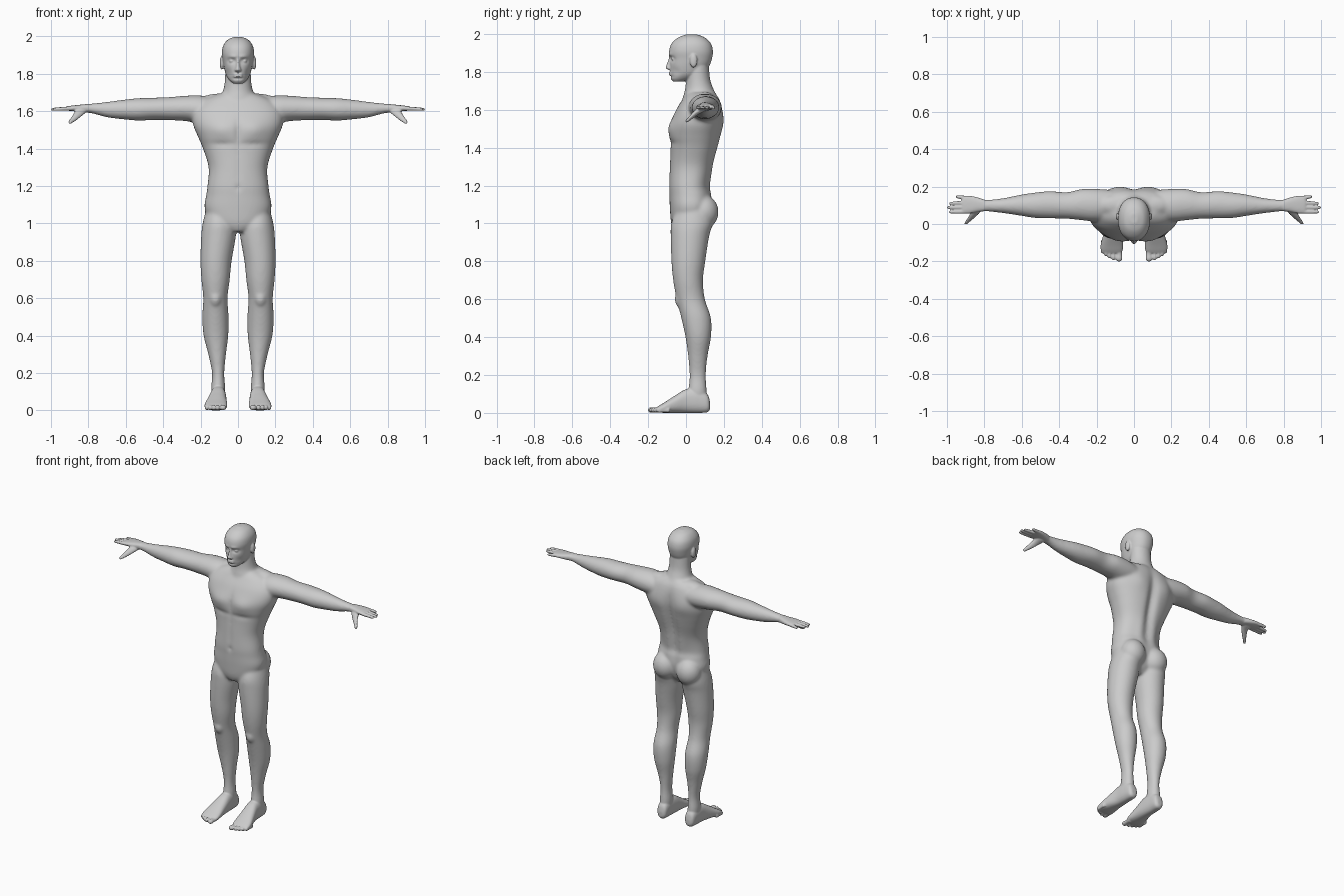
import bpy
import bmesh
import math
from mathutils import Vector, Matrix

default_cube = bpy.data.objects.get("Cube")
if default_cube:
    bpy.data.objects.remove(default_cube, do_unlink=True)

# Order in which (along, across, up) map to world axes for each loft direction
AXES = {"x": (0, 1, 2), "y": (1, 0, 2), "z": (2, 0, 1)}


def blend(p, q, r, s, t):
    """Catmull-Rom interpolation between q and r."""
    return q + t * (r - p + t * (2 * p - 5 * q + 4 * r - s + t * (3 * (q - r) + s - p))) / 2


def refine(rows, steps):
    """Insert smooth in-between sections."""
    last = len(rows) - 1
    result = []
    for i in range(last):
        group = [rows[max(0, min(last, i + k))] for k in (-1, 0, 1, 2)]
        for step in range(steps):
            result.append([blend(*values, step / steps) for values in zip(*group)])
    result.append(rows[last])
    return result


def loft(bm, axis, rows, power=2.0, segments=40, steps=6):
    """Skin rounded sections, each given as position and two min/max extents."""
    order = AXES[axis]
    rings = []
    for along, a_min, a_max, b_min, b_max in refine(rows, steps):
        ring = []
        for k in range(segments):
            angle = math.tau * k / segments
            c, s = math.cos(angle), math.sin(angle)
            a = math.copysign(abs(c) ** (2 / power), c)
            b = math.copysign(abs(s) ** (2 / power), s)
            co = Vector()
            co[order[0]] = along
            co[order[1]] = (a_min + a_max + a * (a_max - a_min)) / 2
            co[order[2]] = (b_min + b_max + b * (b_max - b_min)) / 2
            ring.append(bm.verts.new(co))
        rings.append(ring)
    for lower, upper in zip(rings, rings[1:]):
        for k in range(segments):
            n = (k + 1) % segments
            bm.faces.new((lower[k], lower[n], upper[n], upper[k]))
    bm.faces.new(rings[0])
    bm.faces.new(rings[-1])


def symmetric(rows):
    """Turn (height, half width, front, back) into full section rows."""
    return [(z, -w, w, front, back) for z, w, front, back in rows]


def blob(bm, center, size):
    """Ellipsoid muscle or feature."""
    matrix = Matrix.Translation(center) @ Matrix.Diagonal((*size, 1))
    bmesh.ops.create_uvsphere(bm, u_segments=24, v_segments=16, radius=1, matrix=matrix)


def push(bm, center, radius, offset):
    """Soft sculpting stroke, applied equally to left and right."""
    for v in bm.verts:
        local = (abs(v.co.x), v.co.y, v.co.z)
        d = sum(((p - c) / r) ** 2 for p, c, r in zip(local, center, radius))
        move = Vector(offset) * math.exp(-d)
        move.x = math.copysign(move.x, v.co.x) if offset[0] > 0 else move.x
        v.co += move


def fuse(bm, name, voxel, iterations):
    """Mirror, merge and relax all overlapping volumes into one skin."""
    bmesh.ops.recalc_face_normals(bm, faces=bm.faces)
    mesh = bpy.data.meshes.new(name)
    bm.to_mesh(mesh)
    bm.free()
    obj = bpy.data.objects.new(name, mesh)
    bpy.context.scene.collection.objects.link(obj)
    mirror = obj.modifiers.new("Mirror", "MIRROR")
    mirror.use_mirror_merge = False
    remesh = obj.modifiers.new("Skin", "REMESH")
    remesh.mode = "VOXEL"
    remesh.voxel_size = voxel
    remesh.use_smooth_shade = True
    relax = obj.modifiers.new("Relax", "SMOOTH")
    relax.factor = 0.5
    relax.iterations = iterations
    graph = bpy.context.evaluated_depsgraph_get()
    baked = bpy.data.meshes.new_from_object(obj.evaluated_get(graph))
    obj.modifiers.clear()
    obj.data = baked
    return obj


# Torso with sculpted chest, back and waist
body = bmesh.new()
loft(body, "z", symmetric([
    (.955, .05, -.06, .07), (1, .14, -.078, .11), (1.08, .178, -.085, .135),
    (1.15, .17, -.088, .132), (1.2, .163, -.09, .122), (1.3, .157, -.086, .142),
    (1.4, .187, -.082, .17), (1.46, .212, -.086, .184), (1.53, .24, -.08, .194),
    (1.6, .238, -.052, .192), (1.655, .19, -.018, .178), (1.69, .11, .005, .155)]),
    power=2.3, segments=96)
push(body, (.085, -.08, 1.5), (.065, .1, .045), (0, -.014, 0))
push(body, (.08, -.08, 1.425), (.07, .08, .012), (0, .008, 0))
push(body, (0, -.09, 1.48), (.012, .08, .08), (0, .01, 0))
push(body, (0, -.09, 1.27), (.012, .05, .1), (0, .005, 0))
push(body, (0, -.09, 1.19), (.012, .05, .012), (0, .01, 0))
push(body, (0, .18, 1.4), (.03, .08, .2), (0, -.026, 0))
push(body, (.1, .18, 1.54), (.06, .08, .06), (0, .01, 0))
push(body, (.05, .12, 1.22), (.03, .06, .09), (0, .008, 0))

# Neck and sloping shoulder muscles
loft(body, "z", symmetric([
    (1.6, .11, -.03, .17), (1.67, .1, -.015, .162), (1.71, .08, -.005, .145),
    (1.76, .071, 0, .128), (1.85, .068, .005, .12)]))
blob(body, (.1, .1, 1.655), (.1, .055, .04))
blob(body, (.245, .105, 1.62), (.085, .08, .062))

# Arm
loft(body, "x", [
    (.1, .02, .18, 1.53, 1.67), (.2, .012, .188, 1.535, 1.684),
    (.28, .02, .187, 1.547, 1.683), (.36, .028, .17, 1.552, 1.676),
    (.45, .03, .176, 1.553, 1.672), (.53, .032, .168, 1.55, 1.67),
    (.6, .043, .158, 1.555, 1.663), (.7, .058, .138, 1.567, 1.65),
    (.78, .066, .13, 1.588, 1.641), (.83, .067, .134, 1.593, 1.638)])

# Leg, buttock and kneecap
loft(body, "z", [
    (1.07, .04, .172, -.05, .13), (1, .016, .189, -.078, .14),
    (.93, .012, .197, -.081, .122), (.8, .034, .201, -.077, .102),
    (.7, .044, .196, -.068, .09), (.6, .056, .186, -.05, .1),
    (.5, .05, .191, -.025, .132), (.4, .052, .184, -.003, .132),
    (.3, .064, .159, .011, .114), (.2, .073, .139, .018, .105),
    (.12, .068, .144, .012, .11), (.06, .07, .14, 0, .113)])
blob(body, (.088, .092, 1.06), (.083, .08, .09))
blob(body, (.12, -.03, .6), (.032, .03, .045))
base = fuse(body, "body_base", .008, 10)

# Head: skull and jaw with sculpted brow, sockets and cheeks
skin = bmesh.new()
loft(skin, "z", symmetric([
    (1.748, .025, -.068, -.02), (1.765, .045, -.081, .04), (1.79, .062, -.083, .09),
    (1.83, .074, -.085, .122), (1.87, .081, -.085, .137), (1.91, .086, -.089, .142),
    (1.95, .079, -.076, .131), (1.982, .055, -.04, .098), (1.998, .018, .005, .055)]),
    power=2.2, segments=96)
push(skin, (.034, -.08, 1.868), (.018, .04, .011), (0, .017, 0))
push(skin, (.03, -.088, 1.892), (.025, .03, .008), (0, -.006, 0))
push(skin, (.055, -.06, 1.8), (.02, .04, .022), (0, .008, 0))
push(skin, (0, -.08, 1.775), (.05, .03, .006), (0, .006, 0))

# Nose, eyes, lips and ears
loft(skin, "z", symmetric([
    (1.81, .014, -.09, -.06), (1.819, .019, -.107, -.06), (1.83, .014, -.106, -.06),
    (1.86, .009, -.095, -.06), (1.89, .011, -.088, -.06)]), segments=24)
blob(skin, (.033, -.066, 1.868), (.014, .011, .009))
for lip_height in (1.785, 1.796):
    blob(skin, (0, -.08, lip_height), (.026, .011, .0055))
blob(skin, (.087, .04, 1.858), (.011, .02, .036))
push(skin, (.1, .037, 1.86), (.012, .009, .018), (0, .002, 0))

# Palm and fingers
loft(skin, "x", [
    (.8, .068, .13, 1.593, 1.639), (.84, .064, .143, 1.597, 1.635),
    (.88, .056, .151, 1.6, 1.631), (.91, .057, .149, 1.603, 1.627),
    (.92, .066, .135, 1.606, 1.623)], power=2.5)
for start, end, tip in ((.066, .064, .99), (.09, .088, 1), (.115, .11, .988), (.138, .146, .952)):
    rows = []
    for t, r in ((0, .011), (.5, .0105), (.85, .009), (.97, .007), (1, .003)):
        y = start + (end - start) * t
        z = 1.615 - .005 * t
        rows.append((.88 + (tip - .88) * t, y - r, y + r, z - r, z + r))
    loft(skin, "x", rows, segments=16)

# Thumb
loft(skin, "y", [
    (.1, .8, .865, 1.592, 1.622), (.065, .82, .873, 1.575, 1.612),
    (.035, .85, .888, 1.553, 1.585), (.01, .88, .905, 1.535, 1.557),
    (-.002, .891, .906, 1.532, 1.546)], segments=20)

# Foot and toes
loft(skin, "y", [
    (.127, .09, .12, .02, .055), (.112, .072, .138, .003, .1), (.06, .067, .145, 0, .13),
    (0, .063, .15, 0, .125), (-.06, .06, .165, 0, .09), (-.11, .057, .178, 0, .058),
    (-.14, .06, .177, .002, .04), (-.155, .07, .165, .006, .03)], power=2.4)
for x, r, tip in ((.08, .018, -.2), (.11, .0105, -.194), (.131, .01, -.184),
                  (.15, .01, -.172), (.168, .01, -.157)):
    rows = []
    for t, fat in ((0, 1), (.5, .9), (.75, 1), (.93, .8), (1, .35)):
        w = r * fat
        rows.append((tip + (1 - t) * .07, x - w, x + w, .014 - .013 * fat, .015 + .015 * fat))
    loft(skin, "y", rows, segments=16)

# Merge everything into one seamless figure
skin.from_mesh(base.data)
bpy.data.objects.remove(base, do_unlink=True)
figure = fuse(skin, "body", .005, 3)

grey = bpy.data.materials.new("plain grey")
grey.use_nodes = True
colour = (.6, .6, .6, 1)
grey.diffuse_color = colour
grey.node_tree.nodes["Principled BSDF"].inputs["Base Color"].default_value = colour
figure.data.materials.clear()
figure.data.materials.append(grey)
